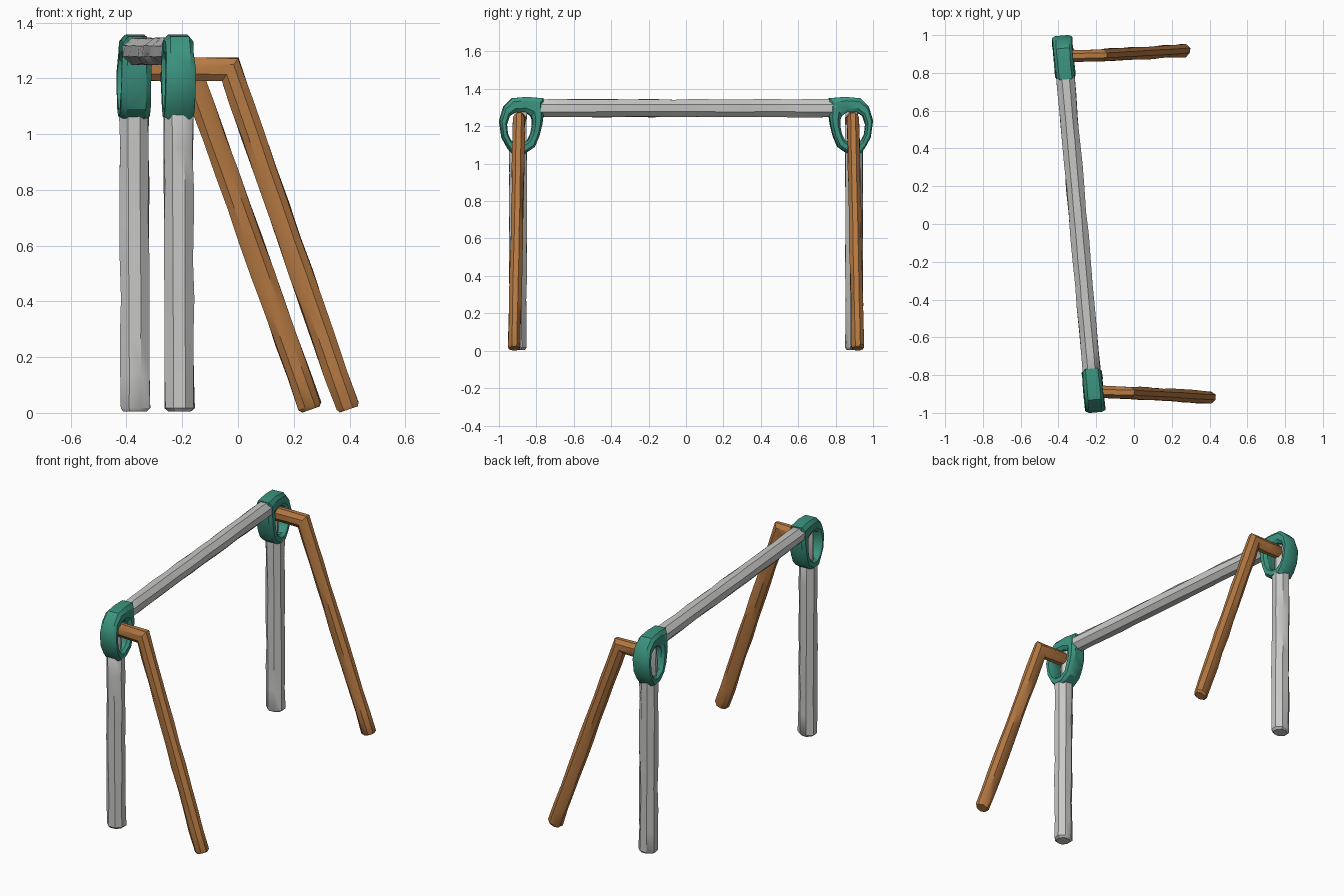
import bpy, bmesh, math, random
from mathutils import Vector, Matrix

if "Cube" in bpy.data.objects:
    bpy.data.objects.remove(bpy.data.objects["Cube"])

random.seed(4)


def material(name, col):
    m = bpy.data.materials.new(name)
    m.diffuse_color = (*col, 1)
    m.use_nodes = True
    m.node_tree.nodes["Principled BSDF"].inputs["Base Color"].default_value = m.diffuse_color
    return m


GREY = material("pale grey", (0.58, 0.58, 0.57))
TEAL = material("teal", (0.045, 0.30, 0.22))
WOOD = material("brown", (0.46, 0.19, 0.055))


def finish(bm, name, mat, angle=35):
    bmesh.ops.recalc_face_normals(bm, faces=bm.faces)
    me = bpy.data.meshes.new(name)
    bm.to_mesh(me)
    bm.free()
    me.materials.append(mat)
    ob = bpy.data.objects.new(name, me)
    bpy.context.collection.objects.link(ob)
    bpy.ops.object.select_all(action='DESELECT')
    ob.select_set(True)
    bpy.context.view_layer.objects.active = ob
    bpy.ops.object.shade_smooth_by_angle(angle=math.radians(angle))
    return ob


def pole(name, path, ra, rb, side, mat, sides=8, step=0.13, jitter=0.003):
    """Hand-hewn pole along a path; rb is the radius along 'side', ra across it."""
    path = [Vector(p) for p in path]
    pts = []
    for a, b in zip(path, path[1:]):
        n = max(1, round((b - a).length / step))
        pts += [a.lerp(b, i / n) for i in range(n)]
    pts.append(path[-1])
    # extra stations beside the ends for chamfers
    c = 0.012
    pts.insert(1, pts[0] + (pts[1] - pts[0]).normalized() * c)
    pts.insert(-1, pts[-1] + (pts[-2] - pts[-1]).normalized() * c)
    side = Vector(side).normalized()
    bm, loops = bmesh.new(), []
    for i, p in enumerate(pts):
        t0 = (p - pts[i - 1]).normalized() if i else (pts[1] - p).normalized()
        t1 = (pts[i + 1] - p).normalized() if i < len(pts) - 1 else t0
        t = (t0 + t1).normalized()
        miter = 1 / max(0.6, t.dot(t0))
        across = t.cross(side).normalized()
        s = 0.82 if i in (0, len(pts) - 1) else 1
        loop = []
        for k in range(sides):
            a = 2 * math.pi * (k + 0.5) / sides
            j = random.uniform(-jitter, jitter)
            loop.append(bm.verts.new(p + across * (math.cos(a) * (ra * s + j) * miter)
                                     + side * (math.sin(a) * (rb * s + j))))
        loops.append(loop)
    for l0, l1 in zip(loops, loops[1:]):
        for k in range(sides):
            m = (k + 1) % sides
            bm.faces.new((l0[k], l0[m], l1[m], l1[k]))
    bm.faces.new(loops[0])
    bm.faces.new(loops[-1])
    return finish(bm, name, mat)


# matching outer and inner outlines of the corner bracket: (y, z), open at -y end
OUTER = [(-0.765, 1.35), (-0.85, 1.357), (-0.93, 1.35), (-0.975, 1.305), (-0.998, 1.23),
         (-0.985, 1.14), (-0.955, 1.085), (-0.93, 1.05), (-0.868, 1.05), (-0.81, 1.09),
         (-0.785, 1.15), (-0.77, 1.21), (-0.765, 1.25)]
INNER = [(-0.83, 1.255), (-0.86, 1.277), (-0.91, 1.277), (-0.945, 1.255), (-0.96, 1.21),
         (-0.955, 1.16), (-0.938, 1.125), (-0.91, 1.105), (-0.88, 1.105), (-0.847, 1.125),
         (-0.83, 1.16), (-0.822, 1.2), (-0.822, 1.235)]


def bracket(name, x, flip, turn):
    bm, loops = bmesh.new(), []
    for (yo, zo), (yi, zi) in zip(OUTER, INNER):
        loop = []
        wide = 0.054 if zo < 1.3 else 0.05
        # section: f runs from the outer face (0) to the hole (1)
        for f, w in ((0, 0.034), (0.25, wide), (0.75, wide), (1, 0.036),
                     (1, -0.036), (0.75, -wide), (0.25, -wide), (0, -0.034)):
            j = random.uniform(-0.002, 0.002)
            loop.append(bm.verts.new((w + j, yo + (yi - yo) * f, zo + (zi - zo) * f)))
        loops.append(loop)
    for i, l0 in enumerate(loops):
        l1 = loops[(i + 1) % len(loops)]
        for k in range(8):
            m = (k + 1) % 8
            bm.faces.new((l0[k], l0[m], l1[m], l1[k]))
    if flip:
        bmesh.ops.scale(bm, vec=(1, -1, 1), verts=bm.verts)
    c = Vector((0, 0.89 if flip else -0.89, 0))
    bm.transform(Matrix.Translation((x, 0, 0)) @ Matrix.Translation(c)
                 @ Matrix.Rotation(turn, 4, 'Z') @ Matrix.Translation(-c))
    return finish(bm, name, TEAL, 30)


TURN = math.atan2(0.16, 1.8)
for label, x, s, bend, foot in (("front", -0.214, -1, -0.028, 0.396),
                                ("back", -0.373, 1, -0.172, 0.262)):
    # ring-shaped corner bracket
    bracket(label + "_bracket", x, s > 0, TURN)
    # upright post up to the bracket, with a thin core behind the hole
    pole(label + "_post", [(x + 0.005, s * 0.898, 0.005), (x, s * 0.898, 1.085)],
         0.05, 0.056, (1, 0, 0), GREY)
    pole(label + "_post_core", [(x - 0.008, s * 0.885, 1.06), (x - 0.008, s * 0.885, 1.29)],
         0.038, 0.032, (1, 0, 0), GREY, 6)
    # bent brace leg
    pole(label + "_brace_leg", [(x, s * 0.888, 1.232), (bend, s * 0.893, 1.232),
                                (foot, s * 0.918, 0.012)],
         0.045, 0.035, (0, 1, 0), WOOD, 8)

# crossbar between the brackets
pole("crossbar", [(-0.214 - 0.16 * 0.05, -0.81, 1.297), (-0.366, 0.81, 1.297)],
     0.051, 0.051, (0, 0, 1), GREY)
